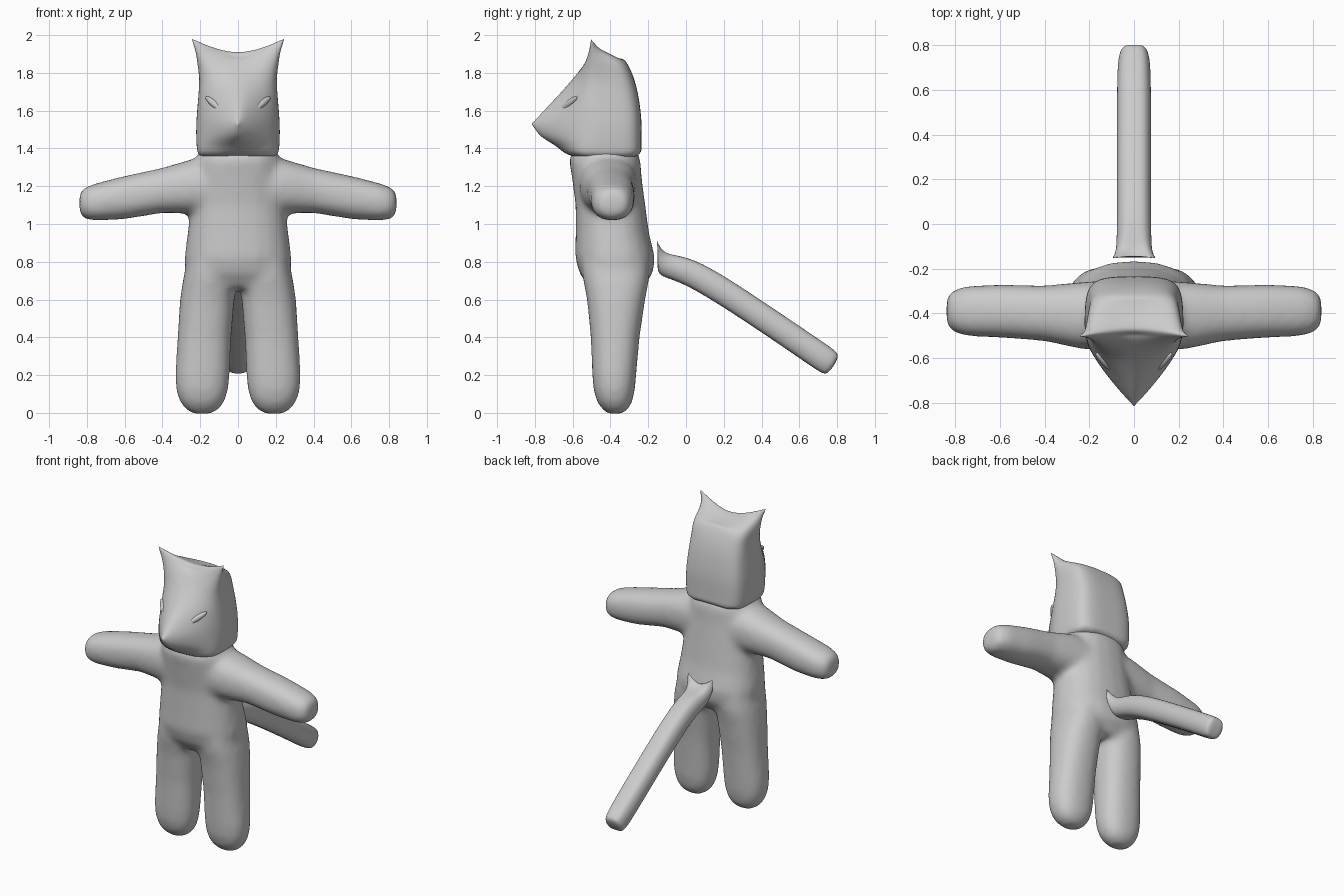
import bpy, bmesh, math
from mathutils import Vector

if "Cube" in bpy.data.objects:
    bpy.data.objects.remove(bpy.data.objects["Cube"])


def add_object(name, bm):
    bmesh.ops.recalc_face_normals(bm, faces=bm.faces)
    for f in bm.faces:
        f.smooth = True
    me = bpy.data.meshes.new(name)
    bm.to_mesh(me)
    bm.free()
    ob = bpy.data.objects.new(name, me)
    bpy.context.collection.objects.link(ob)
    return ob


def limb(bm, rings, axis, side=1, n=20):
    """Closed loft; ring = (pos, centre a, centre b, radius a, radius b)."""
    loops = []
    for p, ca, cb, ra, rb in rings:
        loop = []
        for i in range(n):
            t = 2 * math.pi * i / n
            c, s = math.cos(t), math.sin(t)
            a = ca + ra * math.copysign(abs(c) ** 0.85, c)
            b = cb + rb * math.copysign(abs(s) ** 0.85, s)
            co = (a * side, b, p) if axis == 'z' else (p * side, a, b)
            loop.append(bm.verts.new(co))
        loops.append(loop)
    faces = [bm.faces.new(loops[0]), bm.faces.new(loops[-1])]
    for l0, l1 in zip(loops, loops[1:]):
        for i in range(n):
            j = (i + 1) % n
            faces.append(bm.faces.new((l0[i], l0[j], l1[j], l1[i])))
    bmesh.ops.recalc_face_normals(bm, faces=faces)


def half_grid(rows):
    """Half surface from rows of points, to be mirrored across x = 0."""
    bm = bmesh.new()
    vert_crease = bm.verts.layers.float.new("crease_vert")
    edge_crease = bm.edges.layers.float.new("crease_edge")
    grid = [[bm.verts.new(p) for p in row] for row in rows]
    for r0, r1 in zip(grid, grid[1:]):
        for i in range(len(r0) - 1):
            bm.faces.new((r0[i], r0[i + 1], r1[i + 1], r1[i]))
    bm.faces.new(grid[0])
    return bm, grid, vert_crease, edge_crease


def mirror_subdivide(ob):
    m = ob.modifiers.new("mirror", 'MIRROR')
    m.use_clip = True
    s = ob.modifiers.new("subdivision", 'SUBSURF')
    s.levels = s.render_levels = 3


# Body: torso, legs and arms fused into one soft skin
body = bmesh.new()
limb(body, [
    (0.66, 0, -.37, .25, .14), (0.74, 0, -.37, .28, .195),
    (0.82, 0, -.375, .285, .212), (0.95, 0, -.39, .268, .195),
    (1.10, 0, -.40, .25, .185), (1.25, 0, -.42, .24, .185),
    (1.34, 0, -.43, .225, .19), (1.39, 0, -.43, .20, .17)], 'z')
for side in (1, -1):
    limb(body, [
        (-.005, .19, -.375, .05, .04), (0.02, .19, -.375, .09, .07),
        (0.06, .19, -.378, .12, .095), (0.12, .19, -.38, .138, .11),
        (0.20, .188, -.38, .145, .117), (0.40, .178, -.375, .143, .13),
        (0.60, .163, -.37, .145, .155), (0.70, .15, -.37, .143, .175),
        (0.80, .14, -.375, .13, .18)], 'z', side)
    limb(body, [
        (0.10, -.41, 1.20, .16, .155), (0.24, -.41, 1.20, .15, .145),
        (0.40, -.40, 1.178, .125, .12), (0.60, -.39, 1.14, .12, .115),
        (0.75, -.39, 1.117, .113, .10), (0.81, -.39, 1.11, .095, .085),
        (0.84, -.39, 1.11, .065, .055)], 'x', side)
ob = add_object("body", body)
r = ob.modifiers.new("fuse", 'REMESH')
r.mode = 'VOXEL'
r.voxel_size = 0.018
r.use_smooth_shade = True
s = ob.modifiers.new("soften", 'SMOOTH')
s.factor = 0.5
s.iterations = 14

# Head: half rings from the back centre round to the nose, bottom to top
# (z, back y, half width, cheek y, muzzle x, muzzle y, front y)
levels = [
    (1.34, -.235, .210, -.57, .11, -.61, -.625),
    (1.41, -.235, .220, -.57, .09, -.66, -.68),
    (1.46, -.235, .222, -.56, .05, -.76, -.785),
    (1.53, -.235, .222, -.55, .04, -.79, -.825),
    (1.60, -.240, .217, -.55, .06, -.72, -.77),
    (1.70, -.255, .208, -.54, .09, -.63, -.67),
    (1.79, -.280, .203, -.53, .09, -.57, -.585)]
rows = [[(0, yb, z), (.6 * w, yb, z), (.97 * w, yb - .04, z), (w, -.42, z),
         (w, ys, z), (mx, my, z), (0, yf, z)]
        for z, yb, w, ys, mx, my, yf in levels]
# Crown: rim rises to the ear tip, then dips to the middle of the skull
rows.append([(0, -.32, 1.87), (.12, -.32, 1.87), (.19, -.34, 1.885),
             (.22, -.42, 1.94), (.268, -.507, 2.0), (.11, -.51, 1.90),
             (0, -.51, 1.875)])
bm, grid, crease, _ = half_grid(rows)
rim = grid[-1]
mid = [rim[0]] + [bm.verts.new((0, y, 1.877))
                  for y in (-.35, -.39, -.43, -.46, -.485)] + [rim[-1]]
for i in range(6):
    vs = [rim[i], rim[i + 1], mid[i + 1], mid[i]]
    bm.faces.new(list(dict.fromkeys(vs)))
rim[4][crease] = 0.9
grid[3][6][crease] = 0.6
mirror_subdivide(add_object("head", bm))

# Eyes: narrow slanted lids
for side in (1, -1):
    bm = bmesh.new()
    bmesh.ops.create_uvsphere(bm, u_segments=16, v_segments=10, radius=1)
    ob = add_object("eyelid", bm)
    ob.location = (side * .125, -.622, 1.635)
    ob.scale = (.075, .018, .018)
    ob.rotation_euler = Vector((side * .1, .1, .085)).to_track_quat('X', 'Z').to_euler()

# Tail: half sections from top centre to bottom centre, root to tip
sections = [(-.10, .835, -.15, .72, .088), (.05, .825, -.02, .70, .086),
            (.40, .595, .33, .475, .086), (.70, .392, .63, .27, .086),
            (.79, .33, .72, .207, .078), (.815, .30, .755, .205, .06)]
# Forked root
rows = [[(0, -.14, .845), (.095, -.155, .92), (.10, -.15, .83),
         (.065, -.15, .785), (0, -.15, .785)]]
for ty, tz, by, bz, w in sections:
    my, mz = (ty + by) / 2, (tz + bz) / 2
    rows.append([(0, ty, tz), (.65 * w, ty, tz), (w, my, mz),
                 (.65 * w, by, bz), (0, by, bz)])
bm, grid, crease, edge_crease = half_grid(rows)
bm.faces.new(grid[-1])
grid[0][1][crease] = 0.9
for a, b in zip(grid[0], grid[0][1:]):
    bm.edges.get((a, b))[edge_crease] = 0.6
mirror_subdivide(add_object("tail", bm))
